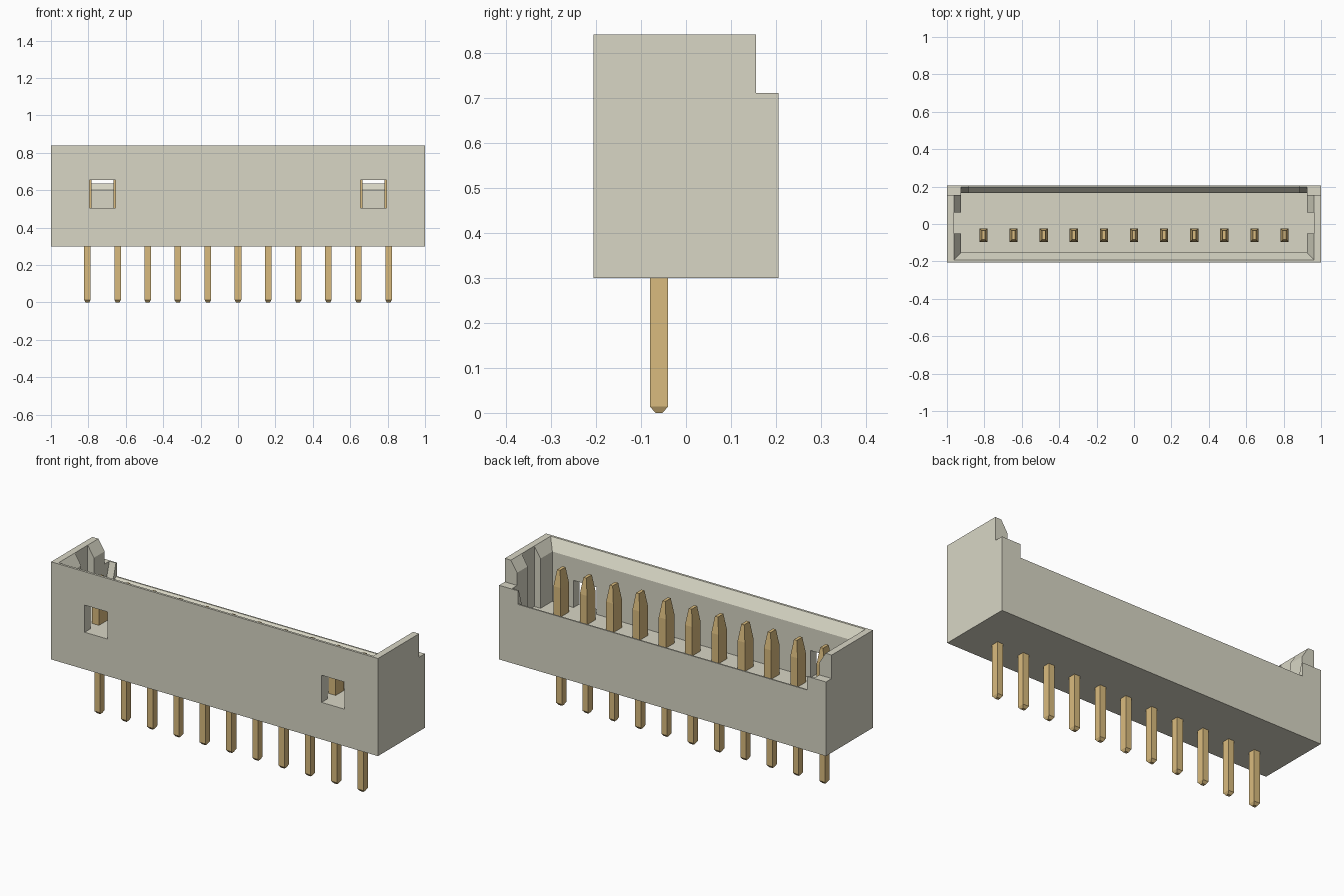
import bpy, bmesh

cube = bpy.data.objects.get("Cube")
if cube:
    bpy.data.objects.remove(cube, do_unlink=True)


def material(name, rgb):
    m = bpy.data.materials.new(name)
    m.use_nodes = True
    m.diffuse_color = (*rgb, 1)
    m.node_tree.nodes["Principled BSDF"].inputs["Base Color"].default_value = (*rgb, 1)
    return m


ivory = material("ivory_plastic", (0.69, 0.675, 0.56))
gold = material("gold_metal", (0.70, 0.50, 0.21))


def loft(name, rings, mat):
    """Closed solid through a list of matching point rings."""
    bm = bmesh.new()
    loops = [[bm.verts.new(p) for p in ring] for ring in rings]
    n = len(loops[0])
    for a, b in zip(loops, loops[1:]):
        for i in range(n):
            j = (i + 1) % n
            bm.faces.new((a[i], a[j], b[j], b[i]))
    bm.faces.new(loops[0][::-1])
    bm.faces.new(loops[-1])
    bmesh.ops.recalc_face_normals(bm, faces=bm.faces)
    me = bpy.data.meshes.new(name)
    bm.to_mesh(me)
    bm.free()
    me.materials.append(mat)
    ob = bpy.data.objects.new(name, me)
    bpy.context.collection.objects.link(ob)
    return ob


def rect(x0, x1, y0, y1, z):
    return [(x0, y0, z), (x1, y0, z), (x1, y1, z), (x0, y1, z)]


def box(name, x0, x1, y0, y1, z0, z1):
    return loft(name, [rect(x0, x1, y0, y1, z) for z in (z0, z1)], ivory)


def prism(name, half, profile):
    """Extrude a y-z profile along x."""
    return loft(name, [[(x, y, z) for y, z in profile] for x in (-half, half)], ivory)


# Housing block with the stepped rear shoulder
Y, TOP, FLOOR = 0.205, 0.84, 0.505
housing = prism("housing", 1.0, [(-Y, 0.3), (Y, 0.3), (Y, 0.71), (0.155, 0.71),
                                 (0.155, TOP), (-Y, TOP)])

cutters = [
    # main cavity
    box("cavity_cutter", -0.925, 0.925, -0.153, 0.165, FLOOR, 1),
    # sloped lead-in around the mouth
    loft("lead_in_cutter", [rect(-0.925, 0.925, -0.153, 0.3, 0.78),
                            rect(-0.963, 0.963, -0.192, 0.3, TOP),
                            rect(-0.963, 0.963, -0.192, 0.3, 1)], ivory),
    # key slots in the end walls
    box("slot_cutter", -0.963, 0.963, -0.05, 0.062, FLOOR, 1.1),
    # bevel on the rear shoulders
    prism("shoulder_cutter", 0.925, [(0.1, 0.6), (0.165, 0.6), (0.197, 0.71),
                                     (0.197, 0.9), (0.1, 0.9)]),
    # lowered rear wall with inner bevel
    prism("rear_cutter", 0.885, [(0.1, 0.6), (0.165, 0.6), (0.197, 0.635),
                                 (0.3, 0.635), (0.3, 0.95), (0.1, 0.95)]),
]
# Latch windows in the front wall
for s in (-1, 1):
    cutters.append(box("window_cutter", s * 0.725 - 0.07, s * 0.725 + 0.07,
                       -0.3, -0.1, FLOOR, 0.655))

for c in cutters:
    mod = housing.modifiers.new(c.name, "BOOLEAN")
    mod.operation = "DIFFERENCE"
    mod.solver = "EXACT"
    mod.object = c
bpy.context.view_layer.update()
evaluated = housing.evaluated_get(bpy.context.evaluated_depsgraph_get())
carved = bpy.data.meshes.new_from_object(evaluated)
housing.modifiers.clear()
housing.data = carved
for c in cutters:
    bpy.data.objects.remove(c, do_unlink=True)

# Contact pins: thin tail below, wider blade with a tapered tip above
SECTIONS = [(0, 0.01, 0.008), (0.014, 0.0175, 0.02), (0.45, 0.0175, 0.02),
            (0.46, 0.022, 0.037), (0.665, 0.022, 0.037), (0.755, 0.009, 0.024)]
for i in range(11):
    cx, cy = (i - 5) * 0.161, -0.06
    loft(f"pin_{i + 1}", [rect(cx - hx, cx + hx, cy - hy, cy + hy, z)
                          for z, hx, hy in SECTIONS], gold)
